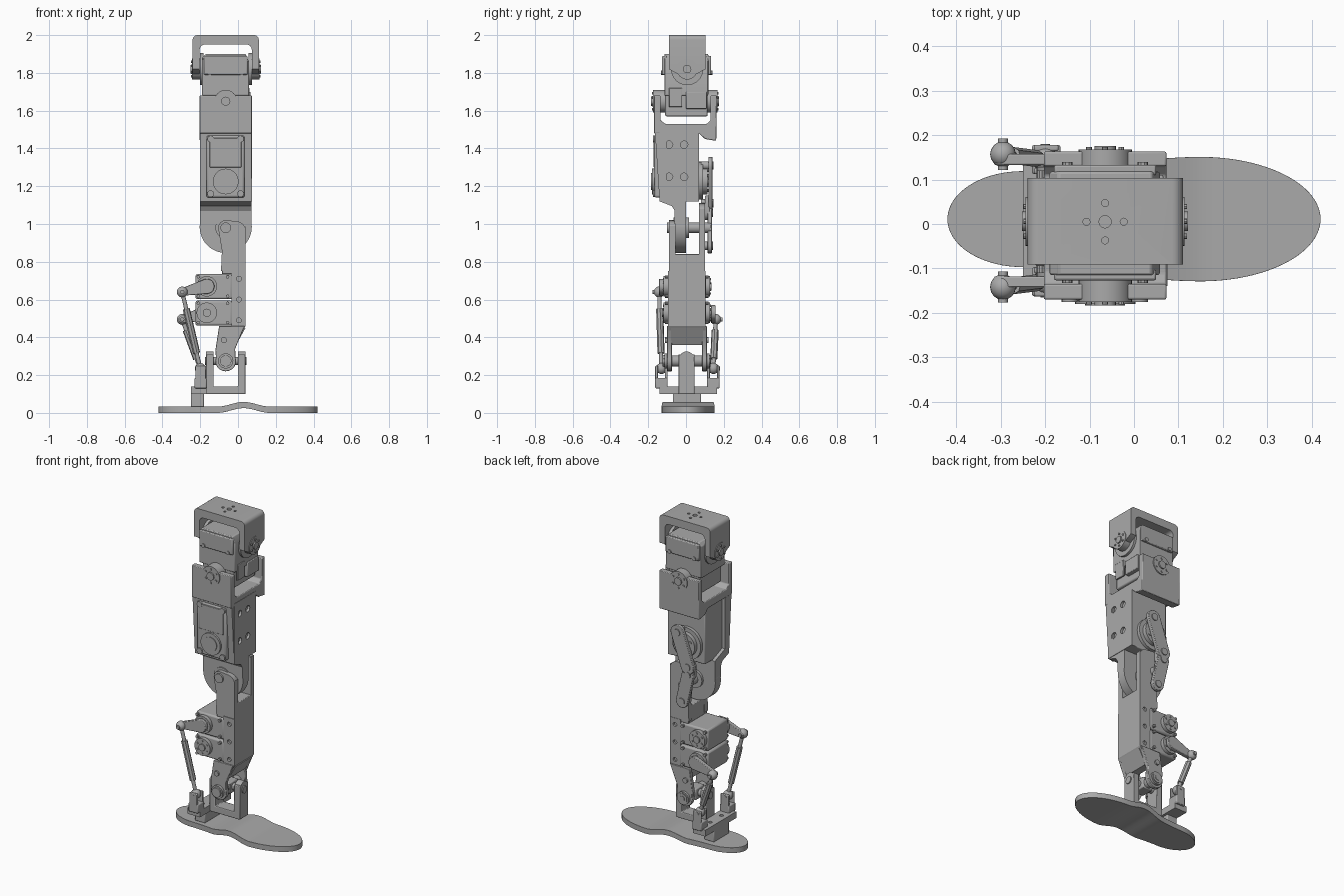
import bpy
import bmesh
import math
from mathutils import Vector

old = bpy.data.objects.get("Cube")
if old:
    bpy.data.objects.remove(old, do_unlink=True)

grey = bpy.data.materials.new("machined grey")
grey.use_nodes = True
tone = (0.4, 0.4, 0.4, 1)
grey.diffuse_color = tone
grey.node_tree.nodes["Principled BSDF"].inputs["Base Color"].default_value = tone

made = []
CX = -0.065  # common axis of the joints


def finish(name, bm, bevel=0):
    bmesh.ops.recalc_face_normals(bm, faces=bm.faces)
    mesh = bpy.data.meshes.new(name)
    bm.to_mesh(mesh)
    bm.free()
    ob = bpy.data.objects.new(name, mesh)
    bpy.context.collection.objects.link(ob)
    mesh.materials.append(grey)
    if bevel:
        mod = ob.modifiers.new("Bevel", "BEVEL")
        mod.width, mod.segments, mod.limit_method = bevel, 2, "ANGLE"
    made.append(ob)
    return ob


def prism(name, pts, lo, hi, axis="y", bevel=0):
    """Extrude a flat outline along an axis."""
    place = {"x": lambda u, v, t: (t, u, v), "y": lambda u, v, t: (u, t, v),
             "z": lambda u, v, t: (u, v, t)}[axis]
    bm = bmesh.new()
    a = [bm.verts.new(place(u, v, lo)) for u, v in pts]
    b = [bm.verts.new(place(u, v, hi)) for u, v in pts]
    bm.faces.new(a)
    bm.faces.new(b[::-1])
    for i in range(len(pts)):
        j = (i + 1) % len(pts)
        bm.faces.new((a[i], b[i], b[j], a[j]))
    return finish(name, bm, bevel)


def box(name, x, y, z, bevel=0.006):
    return prism(name, [(x[0], z[0]), (x[1], z[0]), (x[1], z[1]), (x[0], z[1])], *y, bevel=bevel)


def arc(c, r, start, end, n=12):
    return [(c[0] + r * math.cos(math.radians(start + (end - start) * i / n)),
             c[1] + r * math.sin(math.radians(start + (end - start) * i / n))) for i in range(n + 1)]


def disc(name, c, r, lo, hi, axis="y", n=32):
    return prism(name, arc(c, r, 0, 360 - 360 / n, n - 1), lo, hi, axis)


def link(name, a, b, ra, rb, lo, hi):
    """Rounded two-ended lever lying in the xz plane."""
    d = math.degrees(math.atan2(b[1] - a[1], b[0] - a[0]))
    return prism(name, arc(a, ra, d + 90, d + 270) + arc(b, rb, d - 90, d + 90), lo, hi, bevel=0.003)


def rod(name, p, q, r, n=16):
    p, q = Vector(p), Vector(q)
    bm = bmesh.new()
    bmesh.ops.create_cone(bm, cap_ends=True, segments=n, radius1=r, radius2=r, depth=(q - p).length)
    bm.transform((q - p).to_track_quat("Z", "Y").to_matrix().to_4x4())
    bmesh.ops.translate(bm, verts=bm.verts, vec=(p + q) / 2)
    return finish(name, bm)


def ball(name, c, r):
    bm = bmesh.new()
    bmesh.ops.create_uvsphere(bm, u_segments=16, v_segments=10, radius=r)
    bmesh.ops.translate(bm, verts=bm.verts, vec=c)
    return finish(name, bm)


def drill(ob, points, r, lo, hi, axis):
    for c in points:
        cutter = disc(ob.name + "_hole_cutter", c, r, lo, hi, axis, 12)
        made.remove(cutter)
        cutter.hide_render = True
        cutter.hide_set(True)
        cutter.display_type = "WIRE"
        mod = ob.modifiers.new("Hole", "BOOLEAN")
        mod.object, mod.operation, mod.solver = cutter, "DIFFERENCE", "EXACT"


def ring_points(c, r, n, turn=0):
    return arc(c, r, turn, turn + 360 - 360 / n, n - 1)


def horn(name, c, r, lo, hi, axis="y", out=1):
    """Servo horn: a disc, a hub and a ring of screws; out is the outer side."""
    disc(name, c, r, lo, hi, axis)
    face = hi if out > 0 else lo
    disc(name + "_hub", c, r * 0.4, *sorted((face, face + out * 0.008)), axis, 20)
    for p in ring_points(c, r * 0.7, 6, 30):
        disc(name + "_screw", p, r * 0.11, *sorted((face, face + out * 0.005)), axis, 8)


# Sole: rounded outline with a raised arch
bm = bmesh.new()
rows = []
for i in range(65):
    x = -0.42 * math.cos(math.pi * i / 64)
    blend = min(1, max(0, (x + 0.25) / 0.4))
    w = 0.108 + 0.032 * blend * blend * (3 - 2 * blend)
    if x < -0.25:
        w *= math.sqrt(max(0, 1 - ((x + 0.25) / 0.17) ** 2))
    elif x > 0.15:
        w *= math.sqrt(max(0, 1 - ((x - 0.15) / 0.27) ** 2))
    w = max(w, 0.004)
    arch = 0.025 * math.cos(math.pi * (x - 0.03) / 0.28) ** 2 if abs(x - 0.03) < 0.14 else 0
    rows.append([bm.verts.new((x, 0.011 + s * w, z + arch)) for s, z in ((-1, 0), (1, 0), (1, 0.033), (-1, 0.033))])
for a, b in zip(rows, rows[1:]):
    for k in range(4):
        m = (k + 1) % 4
        bm.faces.new((a[k], a[m], b[m], b[k]))
bm.faces.new(rows[0])
bm.faces.new(rows[-1][::-1])
finish("sole", bm, 0.007)

# Heel pillar, cross bar and ankle fork
box("heel_pillar", (-0.25, -0.18), (-0.07, 0.08), (0.03, 0.11))
bar = box("heel_bar", (-0.25, -0.165), (-0.14, 0.165), (0.1, 0.14), 0)
drill(bar, [(-0.21, -0.05), (-0.21, 0.06)], 0.012, 0.12, 0.16, "z")
prism("ankle_fork", [(-0.17, 0.1), (0.04, 0.1), (0.04, 0.31), (0, 0.31), (0, 0.14),
                     (-0.13, 0.14), (-0.13, 0.31), (-0.17, 0.31)], -0.04, 0.045, bevel=0.004)
for x in (-0.17, 0.0):
    disc("fork_end", (0.003, 0.285), 0.04, x, x + 0.04, "x")
disc("ankle_roll_pin", (0.003, 0.275), 0.022, -0.175, 0.046, "x")
disc("ankle_pitch_pin", (CX, 0.275), 0.03, -0.125, 0.13, "y")
box("ankle_cross", (-0.1, -0.03), (-0.04, 0.045), (0.24, 0.31))

# Shin: ankle lugs, front wall and top block
lug = [(-0.1, 0.46), (0.035, 0.46), (0.01, 0.4), (-0.015, 0.34)] + arc((CX, 0.275), 0.055, 20, -200) + [(-0.12, 0.33)]
for lo, hi, out in ((-0.1, -0.075, -1), (0.085, 0.11, 1)):
    prism("ankle_lug", lug, lo, hi, bevel=0.003)
    face = hi if out > 0 else lo
    horn("ankle_bearing", (CX, 0.275), 0.04, *sorted((face, face + out * 0.015)), out=out)
    disc("lug_screw", (-0.075, 0.385), 0.016, *sorted((face, face + out * 0.01)), n=12)
prism("shin_lower_web", [(-0.09, 0.39), (-0.01, 0.36), (0.04, 0.45), (-0.09, 0.46)], -0.08, 0.09)
shin = prism("shin_body", [(-0.035, 0.44), (0.015, 0.42), (0.04, 0.46), (0.04, 0.75), (-0.035, 0.75)], -0.094, 0.102)
drill(shin, [(0.005, z) for z in (0.49, 0.6, 0.71)], 0.013, -0.12, -0.08, "y")
drill(shin, [(0.005, z) for z in (0.49, 0.6, 0.71)], 0.013, 0.09, 0.12, "y")
box("shin_top_block", (-0.085, 0.04), (-0.09, 0.1), (0.735, 0.84), 0.004)

# Ankle servos with cranks and push rods on opposite sides
for z in (0.53, 0.67):
    box("ankle_servo", (-0.225, -0.03), (-0.095, 0.105), (z - 0.068, z + 0.064), 0.01)
    for lo, hi, out in ((-0.118, -0.09, -1), (0.1, 0.128, 1)):
        horn("ankle_servo_horn", (-0.165, z), 0.054, lo, hi, out=out)
        face = hi - 0.02 if out > 0 else lo + 0.02
        for dx in (-0.045, 0.11):
            for dz in (-0.052, 0.05):
                disc("servo_screw", (-0.165 + dx, z + dz), 0.009, face - 0.012, face + 0.012, n=10)
for y, z, tip in ((-0.13, 0.67, 0.64), (0.145, 0.53, 0.495)):
    s = 1 if y > 0 else -1
    link("crank", (-0.165, z), (-0.295, tip), 0.04, 0.02, y - 0.012, y + 0.012)
    top, low = Vector((-0.295, y + s * 0.012, tip)), Vector((-0.2, y, 0.235))
    rod("push_rod", top, low, 0.011)
    rod("push_rod_sleeve", top.lerp(low, 0.22), top.lerp(low, 0.8), 0.019, 8)
    for p in (top, low):
        ball("rod_end", p, 0.029)
        rod("rod_end_pin", p - Vector((0, 0.035, 0)), p + Vector((0, 0.035, 0)), 0.011)
    for dy in (-0.026, 0.026):
        box("heel_clevis", (-0.225, -0.17), (y + dy - 0.007, y + dy + 0.007), (0.13, 0.25), 0.004)
    box("clevis_base", (-0.23, -0.165), (y - 0.033, y + 0.033), (0.13, 0.185))

# Knee: shank arms either side of the thigh disc
arm = [(-0.09, 0.75), (0.04, 0.75), (0.04, 0.99)] + arc((-0.01, 0.965), 0.05, 20, 90, 5) \
    + arc((CX, 0.98), 0.04, 90, 180, 6) + [(-0.085, 0.86)]
front_arm = prism("front_knee_arm", arm, -0.09, -0.055)
drill(front_arm, [(-0.07, 0.795), (0.015, 0.795)], 0.013, -0.11, -0.075, "y")
prism("rear_knee_arm", [(u, v if v < 0.9 else v + 0.09) for u, v in arm], 0.07, 0.1)
disc("knee_disc", (CX, 0.985), 0.138, -0.055, 0.0, n=48)
disc("knee_axle", (CX, 0.98), 0.028, -0.1, 0.13)
disc("knee_bearing", (CX, 0.98), 0.055, -0.066, 0.015)
prism("thigh_front_plate", [(-0.165, 1.5), (-0.14, 1.12), (-0.075, 1.095), (-0.06, 1.07), (-0.06, 1.0), (0, 1.0),
                            (0, 1.12), (-0.1, 1.16), (-0.1, 1.5)], -0.2, 0.072, "x")

# Thigh: servo, outer panel and front cover
box("thigh_servo", (-0.18, 0.055), (-0.12, 0.07), (1.12, 1.5))
panel = box("thigh_panel", (0.045, 0.075), (-0.14, 0.07), (1.12, 1.5), 0)
drill(panel, [(y, z) for y in (-0.09, -0.01) for z in (1.25, 1.42)], 0.02, 0.06, 0.1, "x")
box("thigh_cover", (-0.167, 0.035), (-0.168, -0.13), (1.14, 1.47), 0.01)
box("thigh_cover_panel", (-0.15, 0.018), (-0.172, -0.16), (1.3, 1.455), 0.003)
for x in (-0.145, 0.013):
    for z in (1.16, 1.45):
        disc("cover_screw", (x, z), 0.018, -0.176, -0.16, n=16)
disc("cover_boss", (CX, 1.225), 0.068, -0.18, -0.16)
disc("cover_boss_cap", (CX, 1.225), 0.045, -0.184, -0.17)

# Knee drive linkage at the rear
disc("knee_drive_hub", (CX, 1.23), 0.1, 0.06, 0.09)
horn("knee_drive_horn", (CX, 1.23), 0.075, 0.09, 0.115)
for name, a, b, r, lo in (("upper_drive_link", (-0.035, 1.31), (-0.105, 1.11), 0.045, 0.118),
                          ("lower_drive_link", (-0.105, 1.06), (CX, 0.885), 0.04, 0.115)):
    link(name, a, b, r, r, lo, lo + 0.022)
    for p in (a, b):
        disc(name + "_pin", p, 0.022, 0.08, lo + 0.028, n=16)
link("drive_link_bridge", (-0.105, 1.11), (-0.105, 1.06), 0.04, 0.04, 0.1, 0.125)

# Hip yoke: two cheeks joined by a floor
floor = [(-0.17, 1.48), (0.07, 1.48), (0.1, 1.45), (0.16, 1.44), (0.163, 1.68), (0.13, 1.68),
         (0.13, 1.55), (0.11, 1.53), (-0.11, 1.53), (-0.135, 1.55), (-0.135, 1.68), (-0.17, 1.68)]
yoke = prism("hip_yoke", floor, -0.203, 0.073, "x", 0.004)
for lo, hi, out in ((-0.176, -0.11, -1), (0.11, 0.168, 1)):
    horn("hip_pitch_horn", (CX, 1.65), 0.06, lo, hi, out=out)

# Hip servo block
box("hip_servo_lower", (-0.17, 0.04), (-0.11, 0.115), (1.57, 1.8), 0.008)
prism("hip_servo_upper", [(-0.19, 1.68), (0.058, 1.68), (0.058, 1.86), (0.04, 1.9), (-0.17, 1.9), (-0.19, 1.88)],
      -0.115, 0.118, bevel=0.005)
for s in (-1, 1):
    y = 0.003 + s * 0.118
    box("hip_servo_ear", (-0.18, 0.05), (y - 0.012, y + 0.012), (1.79, 1.89), 0.005)
    for x in (-0.15, 0.02):
        disc("hip_ear_screw", (x, 1.8), 0.012, y - 0.018, y + 0.018, n=10)
box("hip_servo_connector", (0.03, 0.066), (0.0, 0.11), (1.61, 1.7), 0.004)
box("hip_servo_label_plate", (0.05, 0.062), (-0.09, -0.02), (1.62, 1.72), 0.003)

# Top bracket: rounded inverted yoke with tapered cheeks
bracket = [(-0.24, 1.82)] + arc((-0.215, 1.975), 0.025, 180, 90, 6) + arc((0.085, 1.975), 0.025, 90, 0, 6) \
    + [(0.11, 1.82), (0.073, 1.82)] + arc((0.045, 1.922), 0.028, 0, 90, 6) \
    + arc((-0.175, 1.922), 0.028, 90, 180, 6) + [(-0.203, 1.82)]
top = prism("top_bracket", bracket, -0.091, 0.104)
drill(top, [(CX, 0.005)], 0.014, 1.97, 2.05, "z")
drill(top, ring_points((CX, 0.005), 0.042, 4), 0.008, 1.97, 2.05, "z")
cheek = [(-0.091, 1.85), (-0.091, 1.82), (-0.045, 1.795), (0.058, 1.795), (0.104, 1.82), (0.104, 1.85)]
for lo, hi, out in ((-0.24, -0.203, -1), (0.073, 0.11, 1)):
    prism("bracket_cheek", cheek, lo, hi, "x")
    horn("hip_roll_horn", (0.006, 1.82), 0.055, lo - 0.004, hi + 0.004, "x", out)
for x in (-0.2, 0.055):
    disc("hip_roll_boss", (0.006, 1.82), 0.085, x, x + 0.018, "x")

# Smooth the round parts, keep edges crisp
bpy.ops.object.select_all(action="DESELECT")
for ob in made:
    ob.select_set(True)
bpy.context.view_layer.objects.active = made[0]
bpy.ops.object.shade_smooth_by_angle(angle=math.radians(30))
